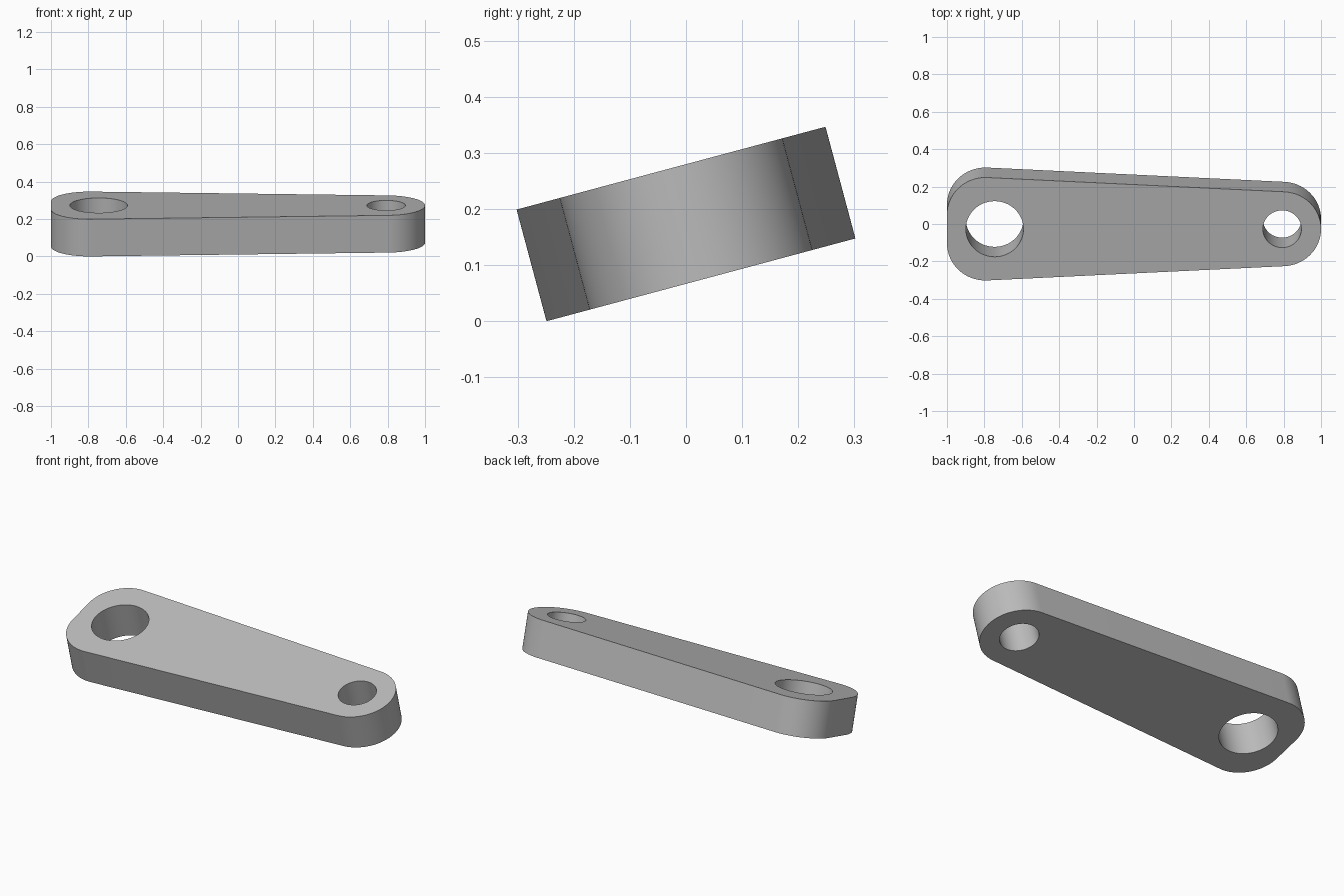
import bpy
import bmesh
from math import radians, pi, sin, cos, atan2
from mathutils import Matrix

cube = bpy.data.objects.get("Cube")
if cube:
    bpy.data.objects.remove(cube, do_unlink=True)

THICK = 0.206
ROUND = 0.206            # radius of every outer corner
END_X = 1 - ROUND        # corner centres along the arm
WIDE_Y = 0.079           # corner centres across the wide end
TILT = radians(15)
CENTRE_Z = 0.1735

grey = bpy.data.materials.new("plain_grey")
grey.use_nodes = True
colour = (0.5, 0.5, 0.5, 1)
grey.diffuse_color = colour
grey.node_tree.nodes["Principled BSDF"].inputs["Base Color"].default_value = colour


def arc(cx, cy, start, end, steps):
    """Points on a corner arc, both ends included."""
    angles = [start + (end - start) * i / steps for i in range(steps + 1)]
    return [(cx + ROUND * cos(a), cy + ROUND * sin(a)) for a in angles]


def extrude_outline(name, points, height):
    """Closed outline extruded symmetrically about its plane."""
    bm = bmesh.new()
    face = bm.faces.new([bm.verts.new((x, y, -height / 2)) for x, y in points])
    top = bmesh.ops.extrude_face_region(bm, geom=[face])["geom"]
    moved = [v for v in top if isinstance(v, bmesh.types.BMVert)]
    bmesh.ops.translate(bm, verts=moved, vec=(0, 0, height))
    bmesh.ops.recalc_face_normals(bm, faces=bm.faces[:])
    mesh = bpy.data.meshes.new(name)
    bm.to_mesh(mesh)
    bm.free()
    obj = bpy.data.objects.new(name, mesh)
    bpy.context.collection.objects.link(obj)
    return obj


# Tapered arm: rounded narrow end, flat wide end with two rounded corners
side = pi / 2 - atan2(WIDE_Y, 2 * END_X)
outline = (arc(END_X, 0, -side, side, 48)
           + arc(-END_X, WIDE_Y, side, pi, 24)
           + arc(-END_X, -WIDE_Y, pi, 2 * pi - side, 24))
arm = extrude_outline("lever_arm", outline, THICK)
arm.data.materials.append(grey)

# Through holes
for name, x, radius in (("large_hole", -0.745, 0.154), ("small_hole", 0.792, 0.103)):
    bpy.ops.mesh.primitive_cylinder_add(vertices=64, radius=radius, depth=1, location=(x, 0, 0))
    cutter = bpy.context.object
    cutter.name = name + "_cutter"
    cutter.hide_render = True
    cutter.data.materials.append(grey)
    cut = arm.modifiers.new(name, "BOOLEAN")
    cut.operation = "DIFFERENCE"
    cut.solver = "EXACT"
    cut.object = cutter
    bpy.ops.object.select_all(action="DESELECT")
    bpy.context.view_layer.objects.active = arm
    arm.select_set(True)
    bpy.ops.object.modifier_apply(modifier=name)
    bpy.data.objects.remove(cutter, do_unlink=True)

# Tilt the arm about its length and rest its low edge on the ground
arm.data.transform(Matrix.Translation((0, 0, CENTRE_Z)) @ Matrix.Rotation(TILT, 4, "X"))
bpy.ops.object.shade_smooth_by_angle(angle=radians(30))
